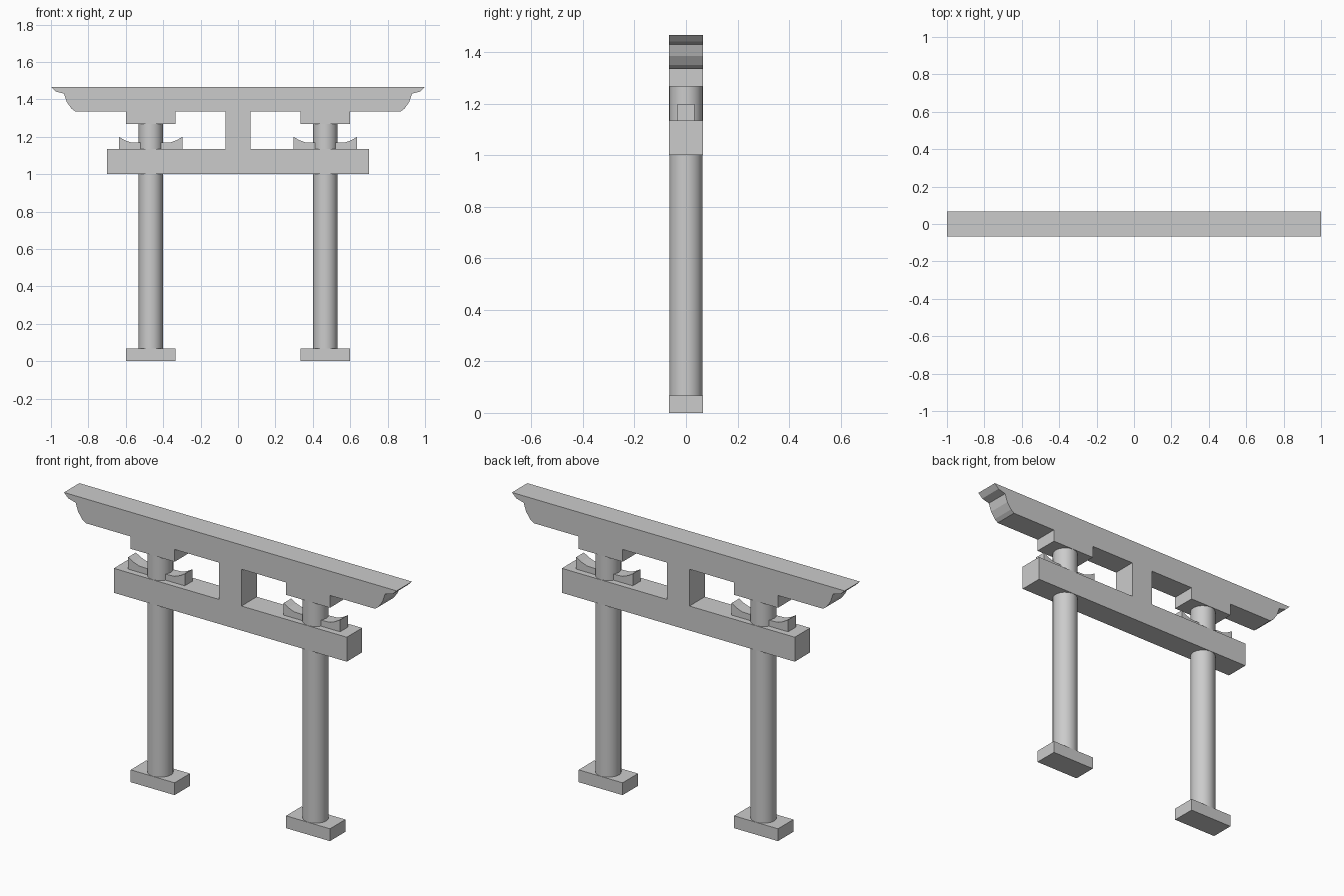
import bpy
import bmesh
from math import radians

cube = bpy.data.objects.get("Cube")
if cube:
    bpy.data.objects.remove(cube, do_unlink=True)

HALF_DEPTH = 0.066
PILLAR_X = 0.467

stone = bpy.data.materials.new("grey_stone")
stone.use_nodes = True
stone.diffuse_color = (0.6, 0.6, 0.6, 1)
stone.node_tree.nodes["Principled BSDF"].inputs["Base Color"].default_value = (0.6, 0.6, 0.6, 1)


def finish(name, bm):
    bmesh.ops.recalc_face_normals(bm, faces=bm.faces)
    mesh = bpy.data.meshes.new(name)
    bm.to_mesh(mesh)
    bm.free()
    mesh.materials.append(stone)
    obj = bpy.data.objects.new(name, mesh)
    bpy.context.collection.objects.link(obj)
    return obj


def extrude_profile(name, points, half_depth=HALF_DEPTH):
    """Extrude an x-z outline along y."""
    bm = bmesh.new()
    face = bm.faces.new([bm.verts.new((x, -half_depth, z)) for x, z in points])
    new = bmesh.ops.extrude_face_region(bm, geom=[face])["geom"]
    moved = [v for v in new if isinstance(v, bmesh.types.BMVert)]
    bmesh.ops.translate(bm, verts=moved, vec=(0, 2 * half_depth, 0))
    return finish(name, bm)


def block(name, x0, x1, z0, z1):
    return extrude_profile(name, [(x0, z0), (x1, z0), (x1, z1), (x0, z1)])


def mirrored(half, centre=0):
    """Complete a half outline by reflecting it about a vertical axis."""
    return [(centre + x, z) for x, z in half] + [(centre - x, z) for x, z in reversed(half)]


# Top lintel with stepped, curved ends
lintel_end = [(0.87, 1.335), (0.89, 1.35), (0.915, 1.385), (0.93, 1.43),
              (0.975, 1.442), (1.0, 1.467)]
extrude_profile("top_lintel", mirrored(lintel_end))

# Lower beam and central strut
block("lower_beam", -0.7, 0.7, 1.002, 1.135)
block("centre_strut", -0.067, 0.067, 1.135, 1.335)

# Pillars with footings, capitals and curved wedges
wedge_half = [(0.17, 1.135), (0.17, 1.2), (0.14, 1.182), (0.107, 1.17), (0.06, 1.168)]
for side, sign in (("left", 1), ("right", -1)):
    cx = sign * PILLAR_X
    block(side + "_footing", cx - 0.132, cx + 0.132, 0, 0.067)
    block(side + "_capital", cx - 0.132, cx + 0.132, 1.268, 1.335)
    extrude_profile(side + "_wedge", mirrored(wedge_half, cx), 0.033)

    bpy.ops.mesh.primitive_cylinder_add(vertices=16, radius=0.065, depth=1.201,
                                        location=(cx, 0, 0.6675))
    pillar = bpy.context.object
    pillar.name = side + "_pillar"
    pillar.data.materials.append(stone)
    bpy.ops.object.shade_smooth_by_angle(angle=radians(30))
